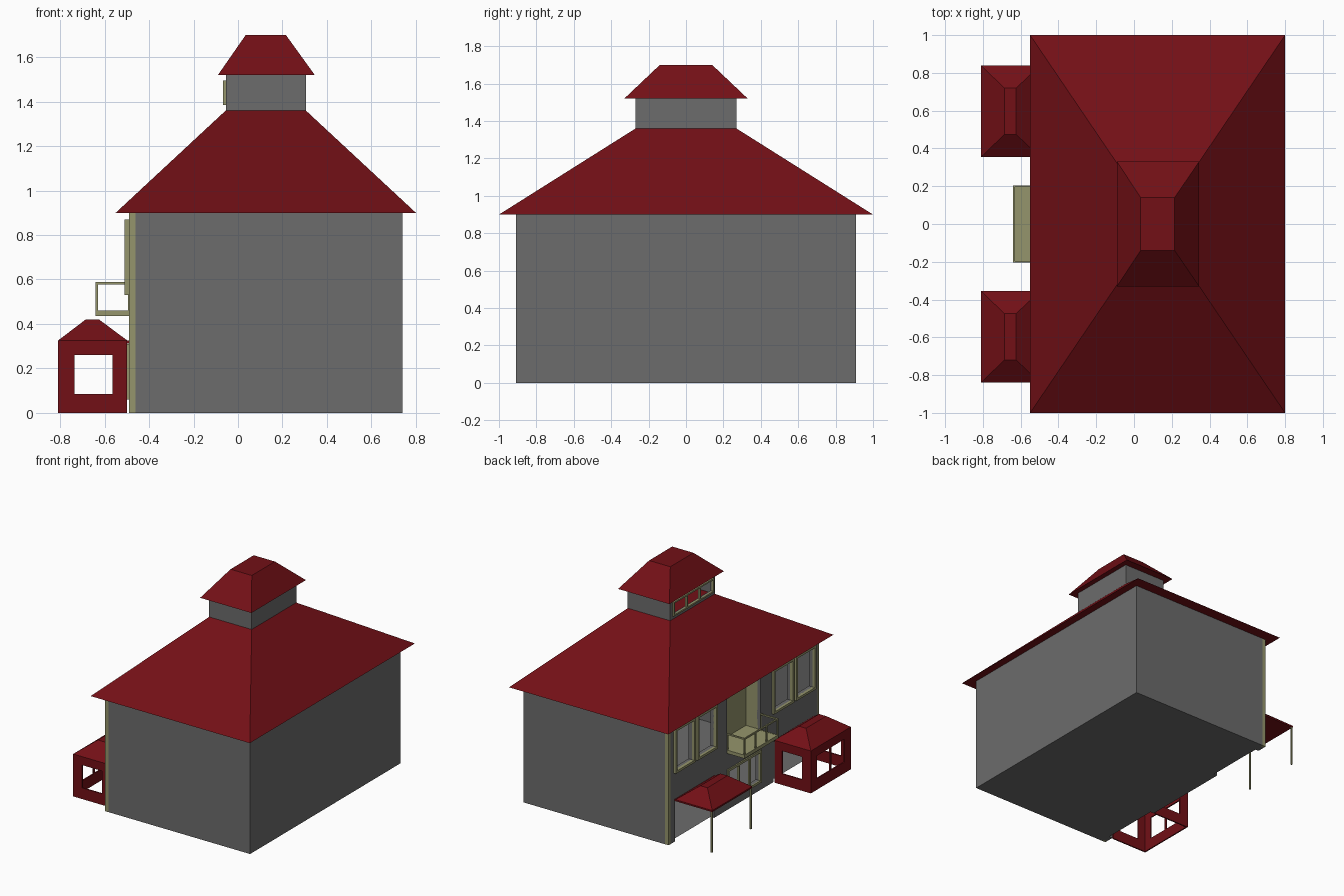
import bpy, bmesh

if "Cube" in bpy.data.objects:
    bpy.data.objects.remove(bpy.data.objects["Cube"])


def material(name, color):
    m = bpy.data.materials.new(name)
    m.diffuse_color = (*color, 1)
    m.use_nodes = True
    m.node_tree.nodes["Principled BSDF"].inputs["Base Color"].default_value = m.diffuse_color
    return m


RED = material("roof_red", (0.17, 0.005, 0.008))
BEIGE = material("trim_beige", (0.30, 0.30, 0.15))
GREY = material("wall_grey", (0.15, 0.15, 0.15))


def finish(name, bm, mat):
    bmesh.ops.recalc_face_normals(bm, faces=bm.faces)
    me = bpy.data.meshes.new(name)
    bm.to_mesh(me)
    bm.free()
    ob = bpy.data.objects.new(name, me)
    bpy.context.collection.objects.link(ob)
    me.materials.append(mat)
    return ob


def frustum(name, low, high, z0, z1, mat, drop=()):
    """Hipped block between two rectangles (x0, x1, y0, y1); drop lists open sides."""
    bm = bmesh.new()
    rings = [[bm.verts.new((x, y, z)) for x, y in ((r[0], r[2]), (r[1], r[2]), (r[1], r[3]), (r[0], r[3]))]
             for r, z in ((low, z0), (high, z1))]
    a, b = rings
    sides = ("-y", "+x", "+y", "-x")
    for i, side in enumerate(sides):
        if side not in drop:
            j = (i + 1) % 4
            bm.faces.new((a[i], a[j], b[j], b[i]))
    if "bottom" not in drop:
        bm.faces.new(a[::-1])
    if "top" not in drop:
        bm.faces.new(b)
    return finish(name, bm, mat)


def box(name, x0, x1, y0, y1, z0, z1, mat, drop=()):
    r = (x0, x1, y0, y1)
    return frustum(name, r, r, z0, z1, mat, drop)


def pierced(name, axis, p0, p1, rect, holes, mat):
    """Upright slab from p0 to p1 along axis, with rectangular holes (a0, a1, z0, z1)."""
    bm = bmesh.new()
    rects = [rect] + holes
    us = sorted({u for r in rects for u in r[:2]})
    zs = sorted({z for r in rects for z in r[2:]})
    mid = (p0 + p1) / 2
    verts = {}

    def vert(u, z):
        if (u, z) not in verts:
            verts[u, z] = bm.verts.new((mid, u, z) if axis == "x" else (u, mid, z))
        return verts[u, z]

    for u0, u1 in zip(us, us[1:]):
        for z0, z1 in zip(zs, zs[1:]):
            cu, cz = (u0 + u1) / 2, (z0 + z1) / 2
            if not any(h[0] < cu < h[1] and h[2] < cz < h[3] for h in holes):
                bm.faces.new((vert(u0, z0), vert(u1, z0), vert(u1, z1), vert(u0, z1)))
    ob = finish(name, bm, mat)
    s = ob.modifiers.new("thickness", "SOLIDIFY")
    s.thickness, s.offset = p1 - p0, 0
    return ob


def panes(rect, n, border, bar):
    """Split a frame rectangle into n side-by-side openings."""
    a0, a1, z0, z1 = rect
    w = (a1 - a0 - 2 * border - (n - 1) * bar) / n
    return [(a0 + border + i * (w + bar), a0 + border + i * (w + bar) + w, z0 + border, z1 - border)
            for i in range(n)]


def inset(r, d):
    return (r[0] + d, r[1] - d, r[2] + d, r[3] - d)


# Main hollow body, hipped roof
box("house_body", -0.46, 0.74, -0.91, 0.91, 0, 0.9, GREY, drop=("-x", "top"))
frustum("main_roof", (-0.55, 0.80, -1, 1), (-0.055, 0.305, -0.27, 0.27), 0.9, 1.36, RED)

# Facade with windows, doorways and balcony recess
windows = [(0.34, 0.585, 0.53, 0.87), (0.61, 0.85, 0.53, 0.87)]
windows += [(-b, -a, z0, z1) for a, b, z0, z1 in windows]
entry = (-0.205, 0.205, 0.06, 0.31)
recess = (-0.205, 0.205, 0.435, 0.9)
doorways = [(0.36, 0.83, 0, 0.31), (-0.83, -0.36, 0, 0.31)]
pierced("facade", "x", -0.49, -0.46, (-0.89, 0.89, 0, 0.9),
        [inset(w, 0.018) for w in windows + [entry]] + [recess] + doorways, GREY)
for s in (-1, 1):
    box("corner_post", -0.49, -0.46, min(s * 0.89, s * 0.91), max(s * 0.89, s * 0.91), 0, 0.9, BEIGE)
for w in windows:
    pierced("window_frame", "x", -0.51, -0.485, w, panes(w, 1, 0.018, 0), BEIGE)
pierced("entry_frame", "x", -0.50, -0.485, entry, panes(entry, 3, 0.018, 0.015), BEIGE)

# Balcony: recess, slab and open railing
box("balcony_recess", -0.49, -0.365, -0.205, 0.205, 0.46, 0.9, BEIGE, drop=("-x", "top", "bottom"))
box("balcony_floor", -0.64, -0.365, -0.205, 0.205, 0.435, 0.46, BEIGE)
rail = (-0.205, 0.205, 0.45, 0.588)
pierced("balcony_front_rail", "x", -0.64, -0.63, rail, panes(rail, 3, 0.011, 0.012), BEIGE)
for s in (-1, 1):
    side = (-0.63, -0.49, 0.45, 0.588)
    y = s * 0.2
    pierced("balcony_side_rail", "y", y - 0.005, y + 0.005, side, [(-0.63, -0.495, 0.461, 0.577)], BEIGE)

# Cupola with a window strip and its own roof
box("cupola", -0.055, 0.305, -0.27, 0.27, 1.36, 1.52, GREY, drop=("-x", "top", "bottom"))
strip = (-0.245, 0.245, 1.385, 1.495)
pierced("cupola_window_wall", "x", -0.055, -0.045, (-0.27, 0.27, 1.36, 1.52), [inset(strip, 0.012)], GREY)
pierced("cupola_window_frame", "x", -0.068, -0.05, strip, panes(strip, 3, 0.012, 0.012), BEIGE)
frustum("cupola_roof", (-0.09, 0.345, -0.33, 0.33), (0.035, 0.215, -0.14, 0.14), 1.52, 1.70, RED)

# Matching small roofs over canopy and booth
for s, name in ((1, "canopy_roof"), (-1, "booth_roof")):
    y = s * 0.597
    frustum(name, (-0.81, -0.497, y - 0.242, y + 0.242), (-0.685, -0.625, y - 0.122, y + 0.122), 0.325, 0.42, RED)
box("canopy_rim", -0.81, -0.49, 0.355, 0.839, 0.313, 0.325, RED)
for y in (0.362, 0.832):
    box("canopy_post", -0.808, -0.796, y - 0.006, y + 0.006, 0, 0.313, BEIGE)

# Booth walls with openings
front = (-0.839, -0.355, 0, 0.325)
pierced("booth_front_wall", "x", -0.81, -0.80, front,
        [(-0.765, -0.605, 0.085, 0.26), (-0.59, -0.43, 0.085, 0.26)], RED)
for y in (-0.834, -0.36):
    pierced("booth_side_wall", "y", y - 0.005, y + 0.005, (-0.80, -0.50, 0, 0.325),
            [(-0.735, -0.565, 0.085, 0.26)], RED)
